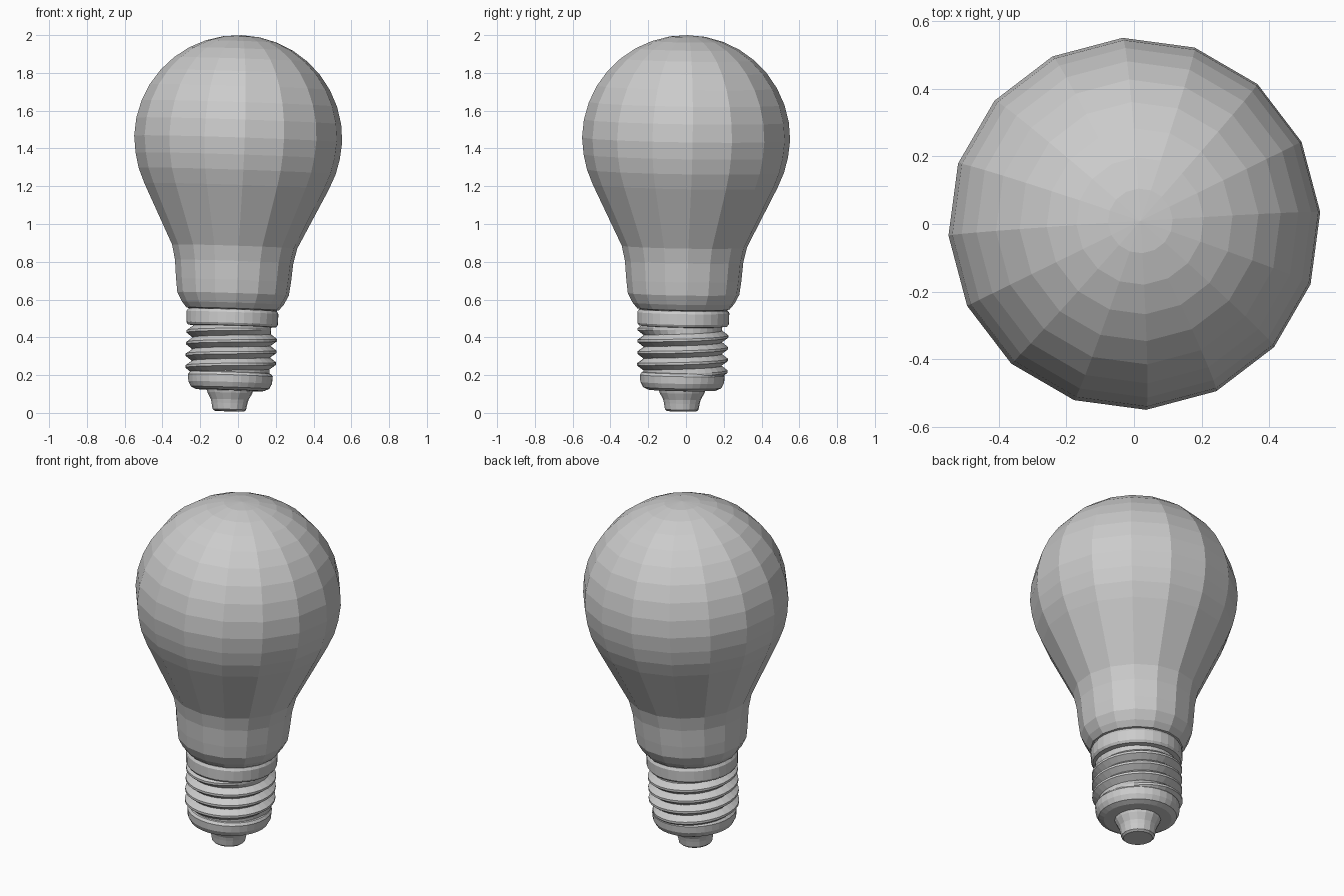
import bpy
import bmesh
from math import sin, cos, pi, radians
from mathutils import Matrix, Vector

if "Cube" in bpy.data.objects:
    bpy.data.objects.remove(bpy.data.objects["Cube"], do_unlink=True)

# One plain grey for every part
grey = bpy.data.materials.new("plain_grey")
grey.use_nodes = True
colour = (0.6, 0.6, 0.6, 1)
grey.diffuse_color = colour
grey.node_tree.nodes["Principled BSDF"].inputs["Base Color"].default_value = colour

# The whole lamp leans slightly about the middle of its globe
pivot = Vector((0, 0, 1.42))
lean = (Matrix.Translation(pivot) @ Matrix.Rotation(0.033, 4, 'Y')
        @ Matrix.Rotation(-0.016, 4, 'X') @ Matrix.Translation(-pivot))


def finish(name, bm):
    bmesh.ops.remove_doubles(bm, verts=bm.verts, dist=0.00001)
    bmesh.ops.recalc_face_normals(bm, faces=bm.faces)
    bm.transform(lean)
    mesh = bpy.data.meshes.new(name)
    bm.to_mesh(mesh)
    bm.free()
    mesh.materials.append(grey)
    obj = bpy.data.objects.new(name, mesh)
    bpy.context.collection.objects.link(obj)
    return obj


def revolve(name, profile, sides, turn=radians(3.6)):
    """Spin a (radius, height) profile around the z axis."""
    bm = bmesh.new()
    start = [bm.verts.new((r * cos(turn), r * sin(turn), z)) for r, z in profile]
    edges = [bm.edges.new(pair) for pair in zip(start, start[1:])]
    bmesh.ops.spin(bm, geom=start + edges, cent=(0, 0, 0), axis=(0, 0, 1),
                   angle=2 * pi, steps=sides, use_merge=False)
    return finish(name, bm)


# Glass globe: spherical crown, straight taper, rounded neck
crown = [(0.552 * sin(radians(a)), 1.45 + 0.55 * cos(radians(a)))
         for a in range(0, 91, 10)]
neck = [(0.542, 1.36), (0.523, 1.28), (0.49, 1.2), (0.332, 0.88),
        (0.314, 0.8), (0.305, 0.7), (0.296, 0.63), (0.27, 0.58),
        (0.245, 0.55), (0.2, 0.54)]
revolve("glass_bulb", crown + neck, 16)

# Cap parts
revolve("cap_collar", [(0.19, 0.455), (0.234, 0.46), (0.243, 0.473),
                       (0.244, 0.53), (0.236, 0.545), (0.19, 0.55)], 32)
revolve("thread_core", [(0.207, 0.2), (0.207, 0.47)], 32)
revolve("cap_base", [(0.19, 0.22), (0.215, 0.212), (0.225, 0.198),
                     (0.222, 0.16), (0.208, 0.133), (0.18, 0.12),
                     (0.1, 0.117)], 32)
revolve("contact_tip", [(0.124, 0.122), (0.119, 0.105), (0.1, 0.07),
                        (0.095, 0.05), (0.089, 0.017), (0.078, 0.008),
                        (0, 0.008)], 16)

# Screw thread: a ridge section swept up a right-handed helix, fading at its ends
sides, turns, pitch = 32, 4, 0.062
section = [(0, 0), (0.033, 0.4), (0.033, 0.6), (0, 1)]
bm = bmesh.new()
rows = []
count = sides * turns
for i in range(count + 1):
    a = 2 * pi * i / sides
    fade = min(1, i / 8, (count - i) / 8)
    row = []
    for height, along in section:
        r = 0.207 + height * fade
        z = 0.175 + pitch * (i / sides + along)
        row.append(bm.verts.new((r * cos(a), r * sin(a), z)))
    rows.append(row)
for low, high in zip(rows, rows[1:]):
    for k in range(len(section) - 1):
        bm.faces.new((low[k], high[k], high[k + 1], low[k + 1]))
finish("screw_thread", bm)
